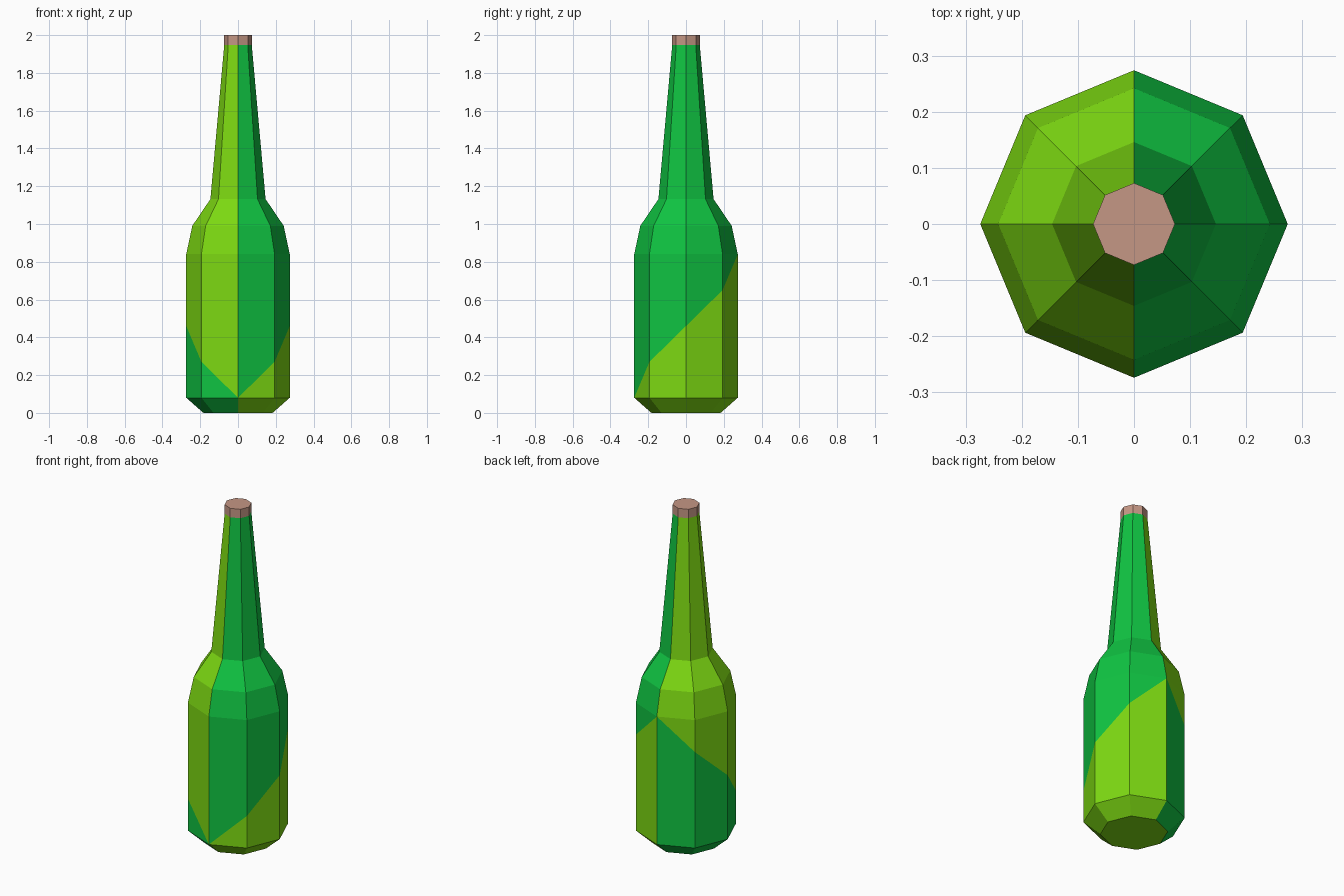
import bpy
import bmesh
from math import cos, sin, pi

old = bpy.data.objects.get("Cube")
if old:
    bpy.data.objects.remove(old, do_unlink=True)

SIDES = 8
HALF = SIDES // 2
LIME, GREEN = 0, 1


def material(name, rgb):
    mat = bpy.data.materials.new(name)
    mat.use_nodes = True
    color = (*rgb, 1)
    mat.diffuse_color = color
    mat.node_tree.nodes["Principled BSDF"].inputs["Base Color"].default_value = color
    return mat


def ring(bm, radius, z):
    """Octagon of vertices, starting at the front and turning towards +x."""
    angles = [2 * pi * j / SIDES - pi / 2 for j in range(SIDES)]
    return [bm.verts.new((radius * cos(a), radius * sin(a), z)) for a in angles]


def band(bm, low, high, colors=(0, 0)):
    """Join two rings; the +x half takes colors[0], the -x half colors[1]."""
    for j in range(SIDES):
        k = (j + 1) % SIDES
        corners = list(dict.fromkeys((low[j], low[k], high[k], high[j])))
        face = bm.faces.new(corners)
        face.material_index = colors[0] if j < HALF else colors[1]


def finish(bm, name, mats):
    bmesh.ops.recalc_face_normals(bm, faces=bm.faces[:])
    mesh = bpy.data.meshes.new(name)
    bm.to_mesh(mesh)
    bm.free()
    for mat in mats:
        mesh.materials.append(mat)
    obj = bpy.data.objects.new(name, mesh)
    bpy.context.collection.objects.link(obj)
    return obj


lime = material("lime_glass", (0.205, 0.70, 0.006))
green = material("green_glass", (0.005, 0.55, 0.054))
cork_brown = material("cork_brown", (0.56, 0.31, 0.235))

BODY_R, BODY_LOW, BODY_HIGH = 0.274, 0.08, 0.84
NECK_R, NECK_TOP = 0.073, 1.947

# Bottle: base, chamfer and straight body
bm = bmesh.new()
base = ring(bm, 0.183, 0)
low = ring(bm, BODY_R, BODY_LOW)
high = ring(bm, BODY_R, BODY_HIGH)
bm.faces.new(base).material_index = LIME
band(bm, base, low, (LIME, GREEN))

# Colour boundary climbs one step per corner from front to back
middle = []
for j in range(SIDES):
    step = min(j, SIDES - j)
    if step == 0:
        middle.append(low[j])
    elif step == HALF:
        middle.append(high[j])
    else:
        point = low[j].co.lerp(high[j].co, step / HALF)
        middle.append(bm.verts.new(point))
band(bm, low, middle, (LIME, GREEN))
band(bm, middle, high, (GREEN, LIME))

# Shoulder and neck
below = high
for radius, z in ((0.242, 0.99), (0.146, 1.132), (NECK_R, NECK_TOP)):
    above = ring(bm, radius, z)
    band(bm, below, above, (GREEN, LIME))
    below = above
finish(bm, "bottle", (lime, green))

# Cork
bm = bmesh.new()
bottom = ring(bm, NECK_R, NECK_TOP)
top = ring(bm, NECK_R, 2)
band(bm, bottom, top)
bm.faces.new(bottom)
bm.faces.new(top)
finish(bm, "cork", (cork_brown,))
